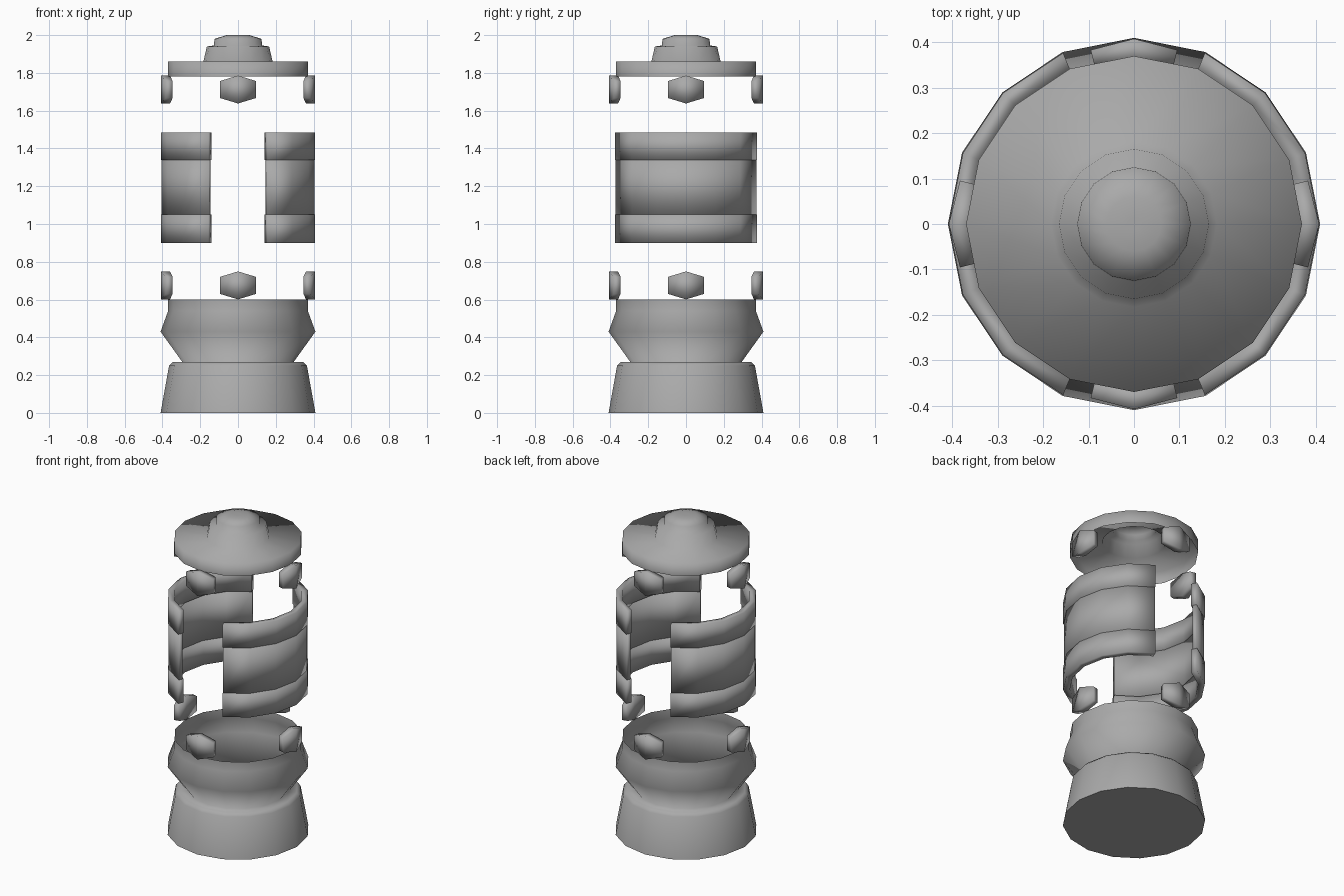
import bpy, math

if "Cube" in bpy.data.objects:
    bpy.data.objects.remove(bpy.data.objects["Cube"])

N = 16

# Dark grey finish shared by every part
grey = bpy.data.materials.new("dark_grey")
grey.diffuse_color = (0.4, 0.4, 0.4, 1)
grey.use_nodes = True
grey.node_tree.nodes["Principled BSDF"].inputs["Base Color"].default_value = grey.diffuse_color


def finish(name, verts, faces):
    mesh = bpy.data.meshes.new(name)
    mesh.from_pydata(verts, [], faces)
    mesh.update()
    mesh.shade_smooth()
    mesh.materials.append(grey)
    ob = bpy.data.objects.new(name, mesh)
    bpy.context.collection.objects.link(ob)
    return ob


def polar(r, a, z):
    return (r * math.cos(a), r * math.sin(a), z)


def ring(r, z):
    return [polar(r, 2 * math.pi * i / N, z) for i in range(N)]


def lathe(name, profile, cap_bottom=False, cap_top=False):
    verts = [v for r, z in profile for v in ring(r, z)]
    faces = []
    for k in range(len(profile) - 1):
        for i in range(N):
            j = (i + 1) % N
            faces.append((k * N + i, k * N + j, (k + 1) * N + j, (k + 1) * N + i))
    if cap_top:
        faces.append(tuple(range(len(verts) - N, len(verts))))
    if cap_bottom:  # own vertices, so the bottom edge stays sharp
        s = len(verts)
        verts += ring(*profile[0])
        faces.append(tuple(reversed(range(s, s + N))))
    return finish(name, verts, faces)


def sweep(name, sections):
    """Closed solid from (angle, r_in, r_out, z_low, z_high) sections."""
    verts, faces = [], []
    for a, ri, ro, z0, z1 in sections:
        verts += [polar(ro, a, z0), polar(ro, a, z1), polar(ri, a, z1), polar(ri, a, z0)]
    for s in range(len(sections) - 1):
        for i in range(4):
            j = (i + 1) % 4
            faces.append((4 * s + i, 4 * s + 4 + i, 4 * s + 4 + j, 4 * s + j))
    e = len(verts) - 4
    faces += [(0, 1, 2, 3), (e + 3, e + 2, e + 1, e)]
    return finish(name, verts, faces)


# Tapered foot and the open flared bowl above it
lathe("base_bowl", [(0.41, 0), (0.365, 0.25), (0.345, 0.27), (0.295, 0.27),
                    (0.41, 0.43), (0.37, 0.54), (0.37, 0.60)], cap_bottom=True)

# Lid, open underneath, with stepped knob
lathe("lid", [(0.37, 1.78), (0.37, 1.86), (0.183, 1.86), (0.165, 1.94),
              (0.127, 1.945), (0.125, 1.98), (0.06, 2.0), (0.012, 2.0)], cap_top=True)

# Two curved side guards, each made of three stacked bands
bands = [("lower", 0.37, 0.408, 0.90, 1.05),
         ("middle", 0.378, 0.404, 1.05, 1.34),
         ("upper", 0.37, 0.408, 1.34, 1.485)]
for side, centre in (("right", 0), ("left", math.pi)):
    for label, ri, ro, z0, z1 in bands:
        sweep(f"{side}_guard_{label}",
              [(centre + math.radians(22.5 * i), ri, ro, z0, z1) for i in range(-3, 4)])

# Pointed clips around the bowl rim and under the lid
da = math.radians(14)
for level, zc in (("lower", 0.675), ("upper", 1.712)):
    for k in range(4):
        c = k * math.pi / 2
        sweep(f"{level}_clip_{k + 1}",
              [(c - da, 0.357, 0.395, zc - 0.045, zc + 0.045),
               (c, 0.36, 0.408, zc - 0.074, zc + 0.074),
               (c + da, 0.357, 0.395, zc - 0.045, zc + 0.045)])
